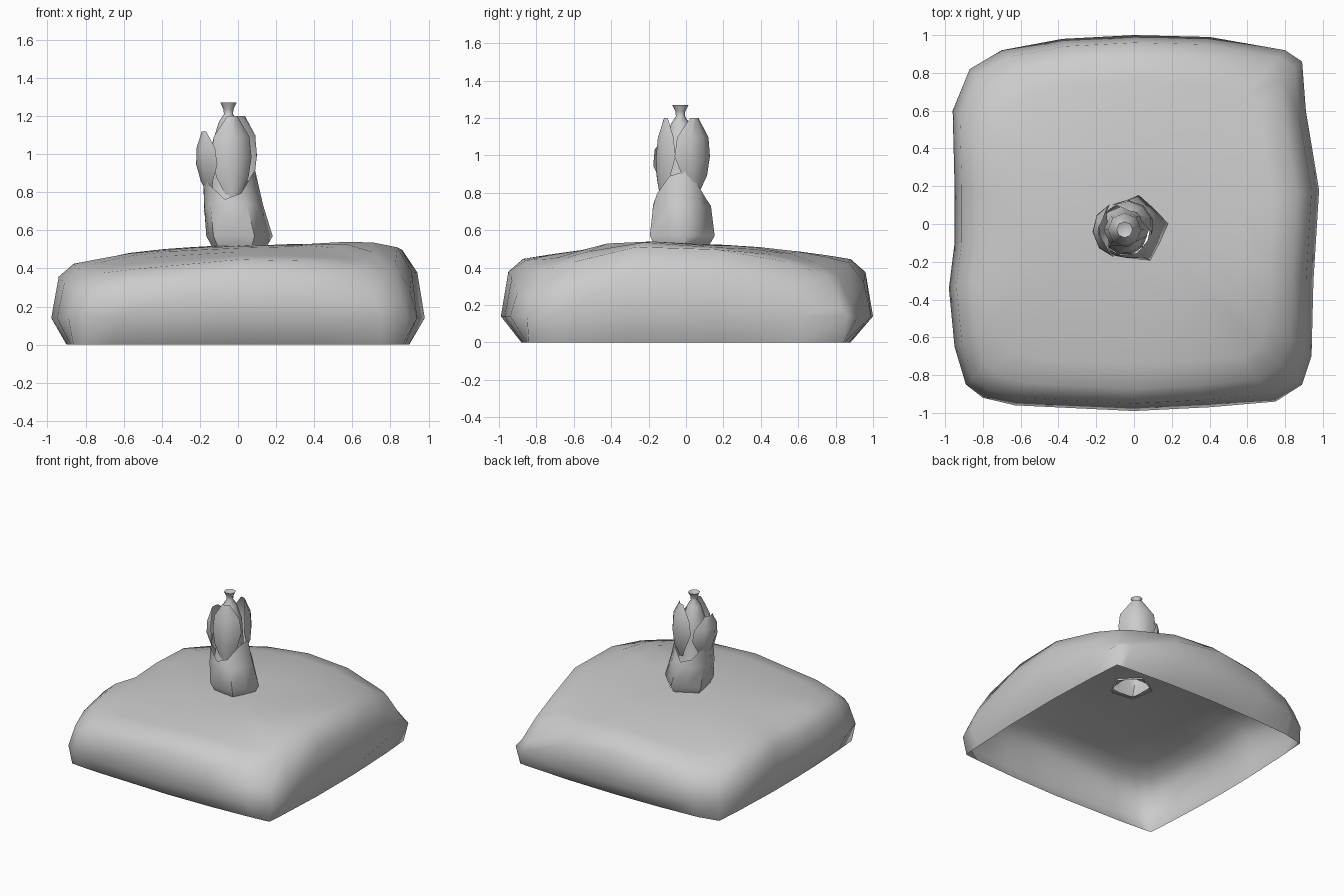
import bpy
import bmesh
from math import cos, sin, radians, pi, exp

if "Cube" in bpy.data.objects:
    bpy.data.objects.remove(bpy.data.objects["Cube"], do_unlink=True)

grey = bpy.data.materials.new("plain_grey")
grey.use_nodes = True
colour = (0.6, 0.6, 0.6, 1)
grey.diffuse_color = colour
grey.node_tree.nodes["Principled BSDF"].inputs["Base Color"].default_value = colour

AXIS = (-0.05, -0.03)  # centre of the flower


def finish(bm, name, angle):
    bmesh.ops.recalc_face_normals(bm, faces=bm.faces)
    mesh = bpy.data.meshes.new(name)
    bm.to_mesh(mesh)
    bm.free()
    mesh.materials.append(grey)
    obj = bpy.data.objects.new(name, mesh)
    bpy.context.collection.objects.link(obj)
    bpy.context.view_layer.objects.active = obj
    obj.select_set(True)
    bpy.ops.object.shade_smooth_by_angle(angle=radians(angle))
    obj.select_set(False)


def loft(bm, rings, closed=True):
    """Join rows of points with quads and return the rows of vertices."""
    rows = [[bm.verts.new(p) for p in ring] for ring in rings]
    n = len(rows[0])
    for a, b in zip(rows, rows[1:]):
        for i in range(n if closed else n - 1):
            j = (i + 1) % n
            bm.faces.new((a[i], a[j], b[j], b[i]))
    return rows


# Cushion-like mound, open underneath and below the flower
outline = [(0.98, 0.18), (0.91, 0.6), (0.89, 0.86), (0.8, 0.92), (0.4, 0.99),
           (0, 1), (-0.38, 0.98), (-0.7, 0.92), (-0.87, 0.82), (-0.96, 0.6),
           (-0.95, 0.2), (-0.95, -0.1), (-0.98, -0.34), (-0.95, -0.65),
           (-0.89, -0.85), (-0.8, -0.92), (-0.63, -0.96), (0, -0.99),
           (0.4, -0.97), (0.75, -0.94), (0.89, -0.85), (0.94, -0.7),
           (0.95, -0.3)]


def height(x, y):
    bump = 0.045 * exp(-((x - 0.65) ** 2 + (y + 0.35) ** 2) / 0.06)
    dent = 0.08 * exp(-((x + 0.95) ** 2 + y * y) / 0.05)
    corner = (0.18 + 0.06 * (x + y)) * (x * y) ** 2
    return 0.523 + 0.03 * x - 0.06 * x * x - 0.1 * y * y - corner + bump - dent


def top_ring(scale, drop=0.0):
    """Ring on the upper surface, falling away more on the left side."""
    return [(x * scale, y * scale,
             height(x * scale, y * scale) - drop * (1 + max(x, 0)))
            for x, y in outline]


def clamp(v, limit):
    return max(-limit, min(limit, v))


foot = [(clamp(x, 0.9 - 0.05 * y * y), clamp(y, 0.88 - 0.05 * x * x), 0)
        for x, y in outline]
belly = [(x, y, 0.14) for x, y in outline]
bm = bmesh.new()
loft(bm, [foot, belly, top_ring(0.96, 0.055), top_ring(0.88)]
     + [top_ring(s) for s in (0.75, 0.6, 0.4, 0.25)]
     + [[(x * 0.11, y * 0.11 + AXIS[1], 0.52) for x, y in outline]])
finish(bm, "mound", 75)

# Five-sided calyx with a rim rising to a point on either side
bm = bmesh.new()
rings = []
for level, radius, blend in ((0.51, 0.15, 0), (0.57, 0.185, 0),
                             (0.73, 0.165, 0.6), (0.84, 0.142, 1)):
    ring = []
    for i in range(10):
        a = radians(10 + 36 * i)
        r = radius * (1 if i % 2 == 0 else 0.83 + 0.12 * blend)
        z = level + (0.08 * cos(2 * a) if blend == 1 else 0)
        ring.append((AXIS[0] * blend + r * cos(a), AXIS[1] + r * sin(a), z))
    rings.append(ring)
loft(bm, rings)
finish(bm, "calyx", 60)


# Cupped petals
def petal(name, angle, bottom, top, radii, spread):
    widths = (0.3, 0.75, 1, 0.92, 0.32)
    rings = []
    for k, (r, w) in enumerate(zip(radii, widths)):
        row = []
        for s in (-1, -0.5, 0, 0.5, 1):
            a = radians(angle + s * spread * w)
            rr = r * (1 - 0.08 * s * s)
            z = bottom + (top - bottom) * k / 4
            row.append((AXIS[0] + rr * cos(a), AXIS[1] + rr * sin(a), z))
        rings.append(row)
    bm = bmesh.new()
    loft(bm, rings, closed=False)
    finish(bm, name, 60)


petal("front_petal", -75, 0.77, 1.2, (0.11, 0.13, 0.135, 0.125, 0.09), 62)
petal("back_petal", 52, 0.79, 1.2, (0.11, 0.15, 0.162, 0.155, 0.11), 64)
petal("right_petal", 184, 0.77, 1.12, (0.1, 0.145, 0.17, 0.168, 0.14), 64)

# Seed bulb, filling the calyx and ending in a flared tip
bm = bmesh.new()
rings = []
for z, r in ((0.7, 0.13), (0.8, 0.105), (0.95, 0.095), (1.05, 0.088),
             (1.17, 0.05), (1.21, 0.024), (1.235, 0.026), (1.27, 0.043)):
    rings.append([(AXIS[0] + r * cos(i * pi / 4), AXIS[1] + r * sin(i * pi / 4), z)
                  for i in range(8)])
rows = loft(bm, rings)
tip = bm.verts.new((*AXIS, 1.25))
for a, b in zip(rows[-1], rows[-1][1:] + rows[-1][:1]):
    bm.faces.new((a, b, tip))
finish(bm, "seed_bulb", 45)
